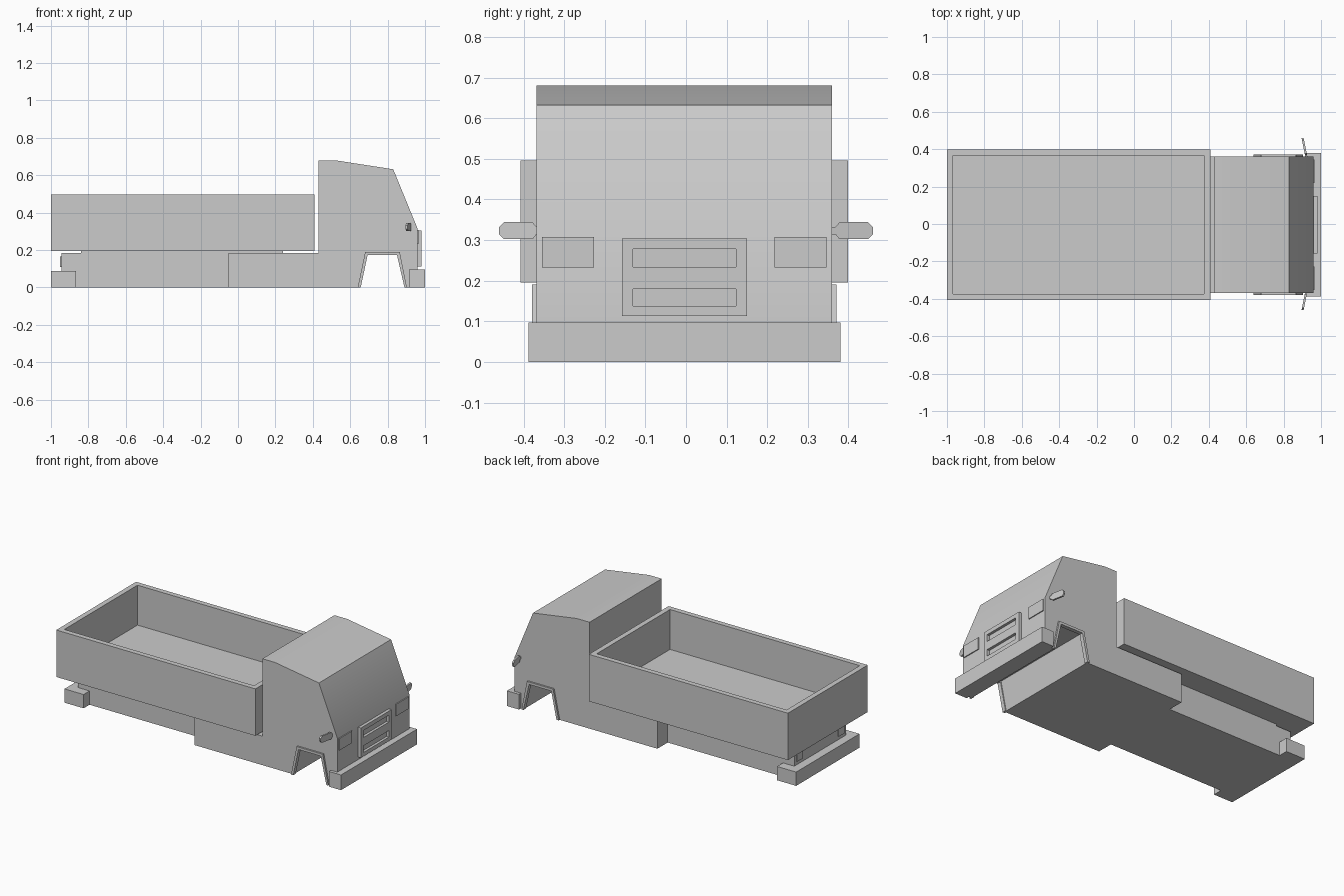
import bpy
import bmesh
from mathutils import Vector

if "Cube" in bpy.data.objects:
    bpy.data.objects.remove(bpy.data.objects["Cube"], do_unlink=True)

GREY = (0.6, 0.6, 0.6, 1.0)
paint = bpy.data.materials.new("light_grey")
paint.use_nodes = True
paint.diffuse_color = GREY
paint.node_tree.nodes["Principled BSDF"].inputs["Base Color"].default_value = GREY

YC = -0.004  # lengthwise centre line of the truck


def finish(name, bm):
    bmesh.ops.recalc_face_normals(bm, faces=bm.faces)
    mesh = bpy.data.meshes.new(name)
    bm.to_mesh(mesh)
    bm.free()
    mesh.materials.append(paint)
    obj = bpy.data.objects.new(name, mesh)
    bpy.context.collection.objects.link(obj)
    return obj


def prism(name, points, offset):
    """Extrude a closed outline of 3D points along the offset vector."""
    bm = bmesh.new()
    face = bm.faces.new([bm.verts.new(p) for p in points])
    result = bmesh.ops.extrude_face_region(bm, geom=[face], use_keep_orig=True)
    moved = [v for v in result["geom"] if isinstance(v, bmesh.types.BMVert)]
    bmesh.ops.translate(bm, verts=moved, vec=Vector(offset))
    return finish(name, bm)


def side_prism(name, outline, y0, y1):
    return prism(name, [(x, y0 + YC, z) for x, z in outline], (0, y1 - y0, 0))


def box(name, x0, x1, y0, y1, z0, z1):
    return side_prism(name, [(x0, z0), (x1, z0), (x1, z1), (x0, z1)], y0, y1)


# Cab with the lower body and the open wheel arch
cab = side_prism("cab_body", [
    (-0.05, 0), (-0.05, 0.185), (0.43, 0.185), (0.43, 0.68), (0.52, 0.68),
    (0.83, 0.632), (0.96, 0.315), (0.96, 0), (0.895, 0), (0.855, 0.18),
    (0.688, 0.18), (0.65, 0)], -0.364, 0.364)
bpy.context.view_layer.objects.active = cab
cab.select_set(True)
bpy.ops.object.shade_smooth_by_angle(angle=0.4)
cab.select_set(False)

# Chassis under the bed
box("chassis", -0.945, -0.05, -0.26, 0.26, 0, 0.185)
box("bed_subframe", -0.84, 0.24, -0.26, 0.26, 0.185, 0.197)

# Open cargo bed
bed = box("cargo_bed", -1, 0.408, -0.403, 0.403, 0.196, 0.496)
bm = bmesh.new()
bm.from_mesh(bed.data)
top = max(bm.faces, key=lambda f: f.calc_center_median().z)
bmesh.ops.inset_region(bm, faces=[top], thickness=0.047)
rim = bmesh.ops.extrude_face_region(bm, geom=[top])
bmesh.ops.delete(bm, geom=[top], context="FACES")
floor_verts = [v for v in rim["geom"] if isinstance(v, bmesh.types.BMVert)]
bmesh.ops.translate(bm, verts=floor_verts, vec=(0, 0, -0.255))
bm.to_mesh(bed.data)
bm.free()

# Bumpers
box("front_bumper", 0.915, 1, -0.384, 0.384, 0, 0.097)
box("rear_bumper", -1, -0.865, -0.32, 0.32, 0, 0.088)

# Grille with two recessed slots
grille = box("grille", 0.95, 0.98, -0.154, 0.154, 0.113, 0.304)
for z0, z1 in ((0.138, 0.18), (0.234, 0.278)):
    cutter = box("slot_cutter", 0.963, 1.1, -0.127, 0.127, z0, z1)
    cutter.hide_render = True
    mod = grille.modifiers.new("slot", "BOOLEAN")
    mod.operation = "DIFFERENCE"
    mod.solver = "EXACT"
    mod.object = cutter
    bpy.context.view_layer.objects.active = grille
    bpy.ops.object.modifier_apply(modifier=mod.name)
    bpy.data.objects.remove(cutter, do_unlink=True)

# Paired parts
arch = [(0.64, 0), (0.68, 0.19), (0.865, 0.19), (0.903, 0),
        (0.89, 0), (0.85, 0.174), (0.693, 0.174), (0.656, 0)]
mirror = [(0.355, 0.314), (0.368, 0.314), (0.378, 0.302), (0.448, 0.302),
          (0.46, 0.314), (0.46, 0.332), (0.448, 0.344), (0.378, 0.344),
          (0.368, 0.332), (0.355, 0.332)]
for side, s in (("left", 1), ("right", -1)):
    side_prism(side + "_arch_trim", arch, s * 0.35, s * 0.375)
    box(side + "_headlight", 0.95, 0.966, s * 0.222, s * 0.35, 0.232, 0.308)
    box(side + "_tail_light", -0.951, -0.94, s * 0.18, s * 0.24, 0.11, 0.165)
    prism(side + "_mirror",
          [(0.914 - 0.2 * (y - 0.37), s * y, z) for y, z in mirror],
          (0.011, 0, 0))
